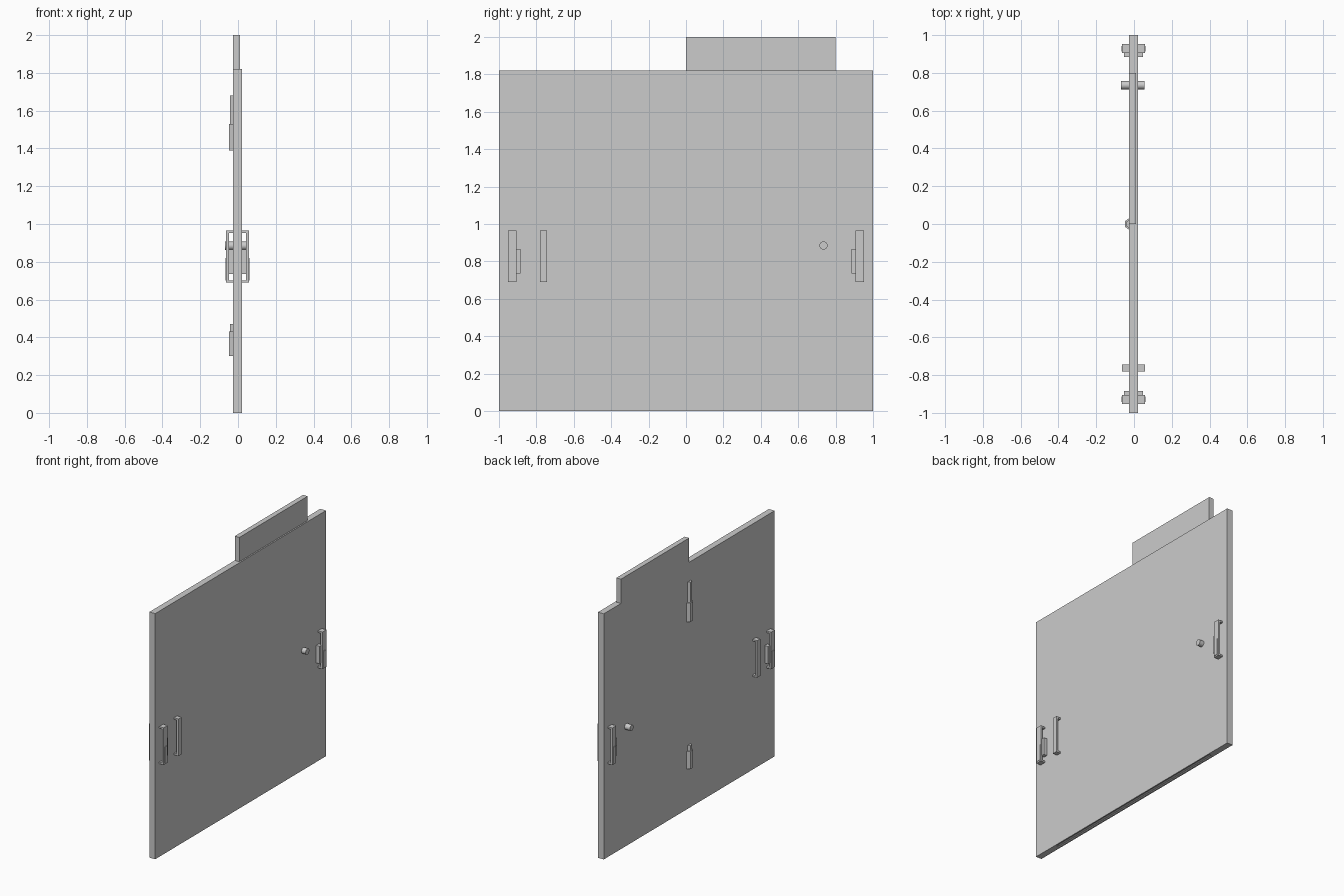
import bpy
import bmesh
from math import pi
from mathutils import Matrix, Vector

cube = bpy.data.objects.get("Cube")
if cube:
    bpy.data.objects.remove(cube, do_unlink=True)

grey = bpy.data.materials.new("plain grey")
grey.use_nodes = True
COLOUR = (0.6, 0.6, 0.6, 1)
grey.diffuse_color = COLOUR
grey.node_tree.nodes["Principled BSDF"].inputs["Base Color"].default_value = COLOUR

MID = -0.0025       # centre plane of the door thickness
BACK, FACE = -0.026, 0.021


def finish(name, bm):
    bmesh.ops.recalc_face_normals(bm, faces=bm.faces)
    mesh = bpy.data.meshes.new(name)
    bm.to_mesh(mesh)
    bm.free()
    mesh.materials.append(grey)
    obj = bpy.data.objects.new(name, mesh)
    bpy.context.collection.objects.link(obj)
    return obj


def add_box(bm, x, y, z):
    lo, hi = Vector((x[0], y[0], z[0])), Vector((x[1], y[1], z[1]))
    matrix = Matrix.Translation((lo + hi) / 2) @ Matrix.Diagonal((*(hi - lo), 1))
    bmesh.ops.create_cube(bm, size=1, matrix=matrix)


def boxes(name, *parts):
    bm = bmesh.new()
    for part in parts:
        add_box(bm, *part)
    return finish(name, bm)


def prism(bm, outline, z0, z1):
    face = bm.faces.new([bm.verts.new((x, y, z0)) for x, y in outline])
    top = bmesh.ops.extrude_face_region(bm, geom=[face])["geom"]
    verts = [v for v in top if isinstance(v, bmesh.types.BMVert)]
    bmesh.ops.translate(bm, verts=verts, vec=(0, 0, z1 - z0))


# Door slab with a shallow guide groove along its underside
slab = boxes("door_slab", ((BACK, FACE), (-1, 1), (0, 1.82)))
cutter = boxes("groove_cutter", ((-0.014, 0.011), (-0.8, 0.8), (-0.01, 0.006)))
cutter.hide_render = True
cutter.hide_viewport = True
cutter.display_type = "WIRE"
groove = slab.modifiers.new("guide groove", "BOOLEAN")
groove.object = cutter
groove.solver = "EXACT"

# Raised leaf standing above the slab, flush with the back
boxes("raised_leaf", ((BACK, 0.011), (0, 0.8), (1.82, 2)))

for side, label in ((1, "left"), (-1, "right")):
    def span(a, b):
        return tuple(sorted((MID + side * a, MID + side * b)))

    # Pull handle: a bar on two end posts
    boxes("pull_handle_" + label,
          (span(0.046, 0.06), (-0.78, -0.743), (0.69, 0.965)),
          (span(0.022, 0.046), (-0.78, -0.743), (0.69, 0.702)),
          (span(0.022, 0.046), (-0.78, -0.743), (0.953, 0.965)))

    # Latch handles at both edges, each with a lever on its inner side
    for end, place in ((-1, "front"), (1, "back")):
        def along(a, b):
            return tuple(sorted((end * a, end * b)))

        boxes(f"latch_handle_{place}_{label}",
              (span(0.046, 0.06), along(0.906, 0.952), (0.69, 0.965)),
              (span(0.022, 0.046), along(0.906, 0.952), (0.69, 0.702)),
              (span(0.022, 0.046), along(0.906, 0.952), (0.953, 0.965)),
              (span(0.055, 0.063), along(0.912, 0.942), (0.7, 0.82)))
        boxes(f"latch_lever_{place}_{label}",
              (span(0.022, 0.05), along(0.885, 0.916), (0.735, 0.865)))

# Round knob passing through the door
bm = bmesh.new()
bmesh.ops.create_cone(bm, cap_ends=True, segments=16, radius1=0.022,
                      radius2=0.022, depth=0.124,
                      matrix=Matrix.Translation((-0.007, 0.735, 0.885))
                      @ Matrix.Rotation(pi / 2, 4, "Y"))
knob = finish("round_knob", bm)
for face in knob.data.polygons:
    face.use_smooth = len(face.vertices) == 4

# Surface bolts on the back: a wide bevelled body and a slim rod
for name, low, joint, high in (("upper_bolt", 1.39, 1.53, 1.68),
                               ("lower_bolt", 0.3, 0.43, 0.47)):
    bm = bmesh.new()
    for wide, depth, z0, z1 in ((0.03, -0.048, low, joint),
                                (0.02, -0.042, joint, high)):
        prism(bm, [(BACK, -wide), (depth, -wide / 2),
                   (depth, wide / 2), (BACK, wide)], z0, z1)
    finish(name, bm)
